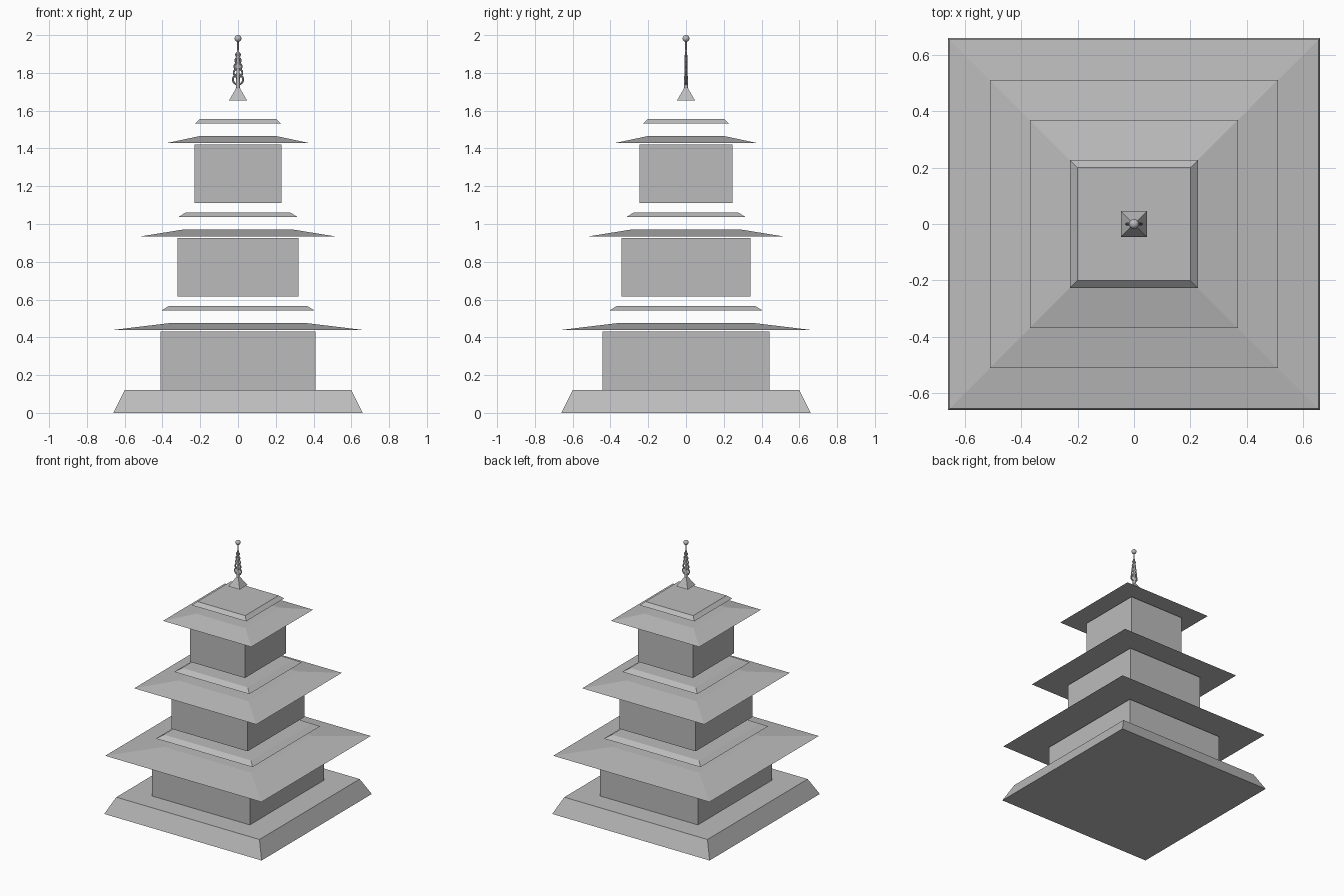
import bpy
import math

cube = bpy.data.objects.get("Cube")
if cube:
    bpy.data.objects.remove(cube, do_unlink=True)

grey = bpy.data.materials.new("plain_grey")
grey.use_nodes = True
COLOUR = (0.5, 0.5, 0.5, 1)
grey.diffuse_color = COLOUR
grey.node_tree.nodes["Principled BSDF"].inputs["Base Color"].default_value = COLOUR


def finish(name, smooth=False):
    ob = bpy.context.object
    ob.name = name
    ob.data.materials.append(grey)
    if smooth:
        bpy.ops.object.shade_smooth_by_angle()
    return ob


def frustum(name, half_low, half_high, z0, z1):
    """Square block with sloping sides."""
    r = math.sqrt(2)
    bpy.ops.mesh.primitive_cone_add(vertices=4, radius1=half_low * r, radius2=half_high * r,
                                    depth=z1 - z0, location=(0, 0, (z0 + z1) / 2),
                                    rotation=(0, 0, math.pi / 4))
    bpy.ops.object.transform_apply(rotation=True)
    finish(name)


def box(name, half_x, half_y, z0, z1):
    bpy.ops.mesh.primitive_cube_add(size=1, location=(0, 0, (z0 + z1) / 2))
    bpy.context.object.scale = (2 * half_x, 2 * half_y, z1 - z0)
    bpy.ops.object.transform_apply(scale=True)
    finish(name)


def rod(name, r0, r1, z0, z1):
    bpy.ops.mesh.primitive_cone_add(vertices=16, radius1=r0, radius2=r1, depth=z1 - z0,
                                    location=(0, 0, (z0 + z1) / 2))
    finish(name, True)


# Stepped-in stone base
frustum("base", 0.66, 0.60, 0, 0.12)

# Storeys: wall half sizes, eave half sizes, upper tier half sizes
storeys = [
    (0.41, 0.443, 0.655, 0.365, 0.405, 0.365),
    (0.32, 0.342, 0.512, 0.295, 0.315, 0.275),
    (0.23, 0.246, 0.370, 0.205, 0.228, 0.200),
]
for i, (wx, wy, e0, e1, t0, t1) in enumerate(storeys):
    z = 0.12 + i * 0.495
    n = str(i + 1)
    box("wall_" + n, wx, wy, z, z + 0.31)
    frustum("roof_" + n, e0, e1, z + 0.32, z + 0.355)
    frustum("upper_tier_" + n, t0, t1, z + 0.422, z + 0.447)

# Finial: foot, mast, flat-standing rings and ball
frustum("finial_foot", 0.047, 0.004, 1.655, 1.73)
rod("finial_stem", 0.011, 0.006, 1.71, 1.92)
rod("finial_mast", 0.005, 0.004, 1.90, 1.98)
for i in range(5):
    bpy.ops.mesh.primitive_torus_add(major_radius=0.027 - 0.0042 * i, minor_radius=0.005,
                                     major_segments=24, minor_segments=8,
                                     location=(0, 0, 1.765 + 0.036 * i - 0.0008 * i * i),
                                     rotation=(math.pi / 2, 0, 0))
    finish("finial_ring_" + str(i + 1), True)
bpy.ops.mesh.primitive_uv_sphere_add(segments=20, ring_count=12, radius=0.018,
                                     location=(0, 0, 1.982))
finish("finial_ball", True)
